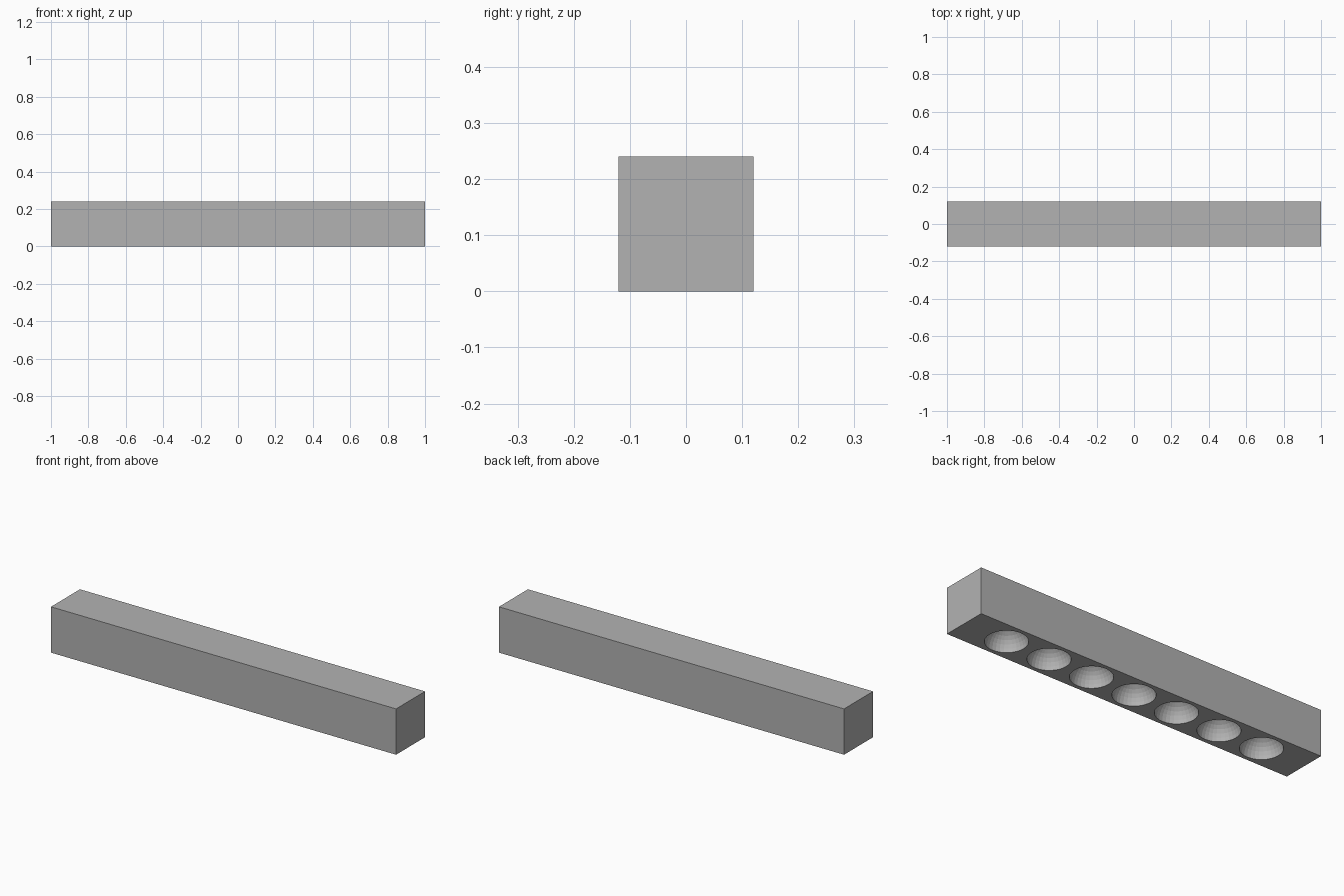
import bpy
import bmesh
from mathutils import Matrix

if "Cube" in bpy.data.objects:
    bpy.data.objects.remove(bpy.data.objects["Cube"])

LENGTH, SIDE = 2.0, 0.24
COUNT, SPACING, RADIUS = 7, 0.25, 0.1

grey = bpy.data.materials.new("plain_grey")
grey.diffuse_color = (0.448, 0.448, 0.448, 1)
grey.use_nodes = True
grey.node_tree.nodes["Principled BSDF"].inputs["Base Color"].default_value = grey.diffuse_color


def make_object(name, bm):
    mesh = bpy.data.meshes.new(name)
    bm.to_mesh(mesh)
    bm.free()
    mesh.materials.append(grey)
    obj = bpy.data.objects.new(name, mesh)
    bpy.context.collection.objects.link(obj)
    return obj


# Square bar
bm = bmesh.new()
bmesh.ops.create_cube(bm, size=1, matrix=Matrix.Translation((0, 0, SIDE / 2))
                      @ Matrix.Diagonal((LENGTH, SIDE, SIDE, 1)))
bar = make_object("bar", bm)

# Row of balls that hollow out the round sockets in the underside
bm = bmesh.new()
for i in range(COUNT):
    x = (i - (COUNT - 1) / 2) * SPACING
    bmesh.ops.create_uvsphere(bm, u_segments=32, v_segments=16, radius=RADIUS,
                              matrix=Matrix.Translation((x, 0, 0)))
cutter = make_object("socket_cutter", bm)
cutter.hide_render = True

# Cut the sockets
cut = bar.modifiers.new("sockets", 'BOOLEAN')
cut.operation = 'DIFFERENCE'
cut.solver = 'EXACT'
cut.object = cutter
bpy.context.view_layer.objects.active = bar
bpy.ops.object.modifier_apply(modifier=cut.name)
bpy.data.objects.remove(cutter)
